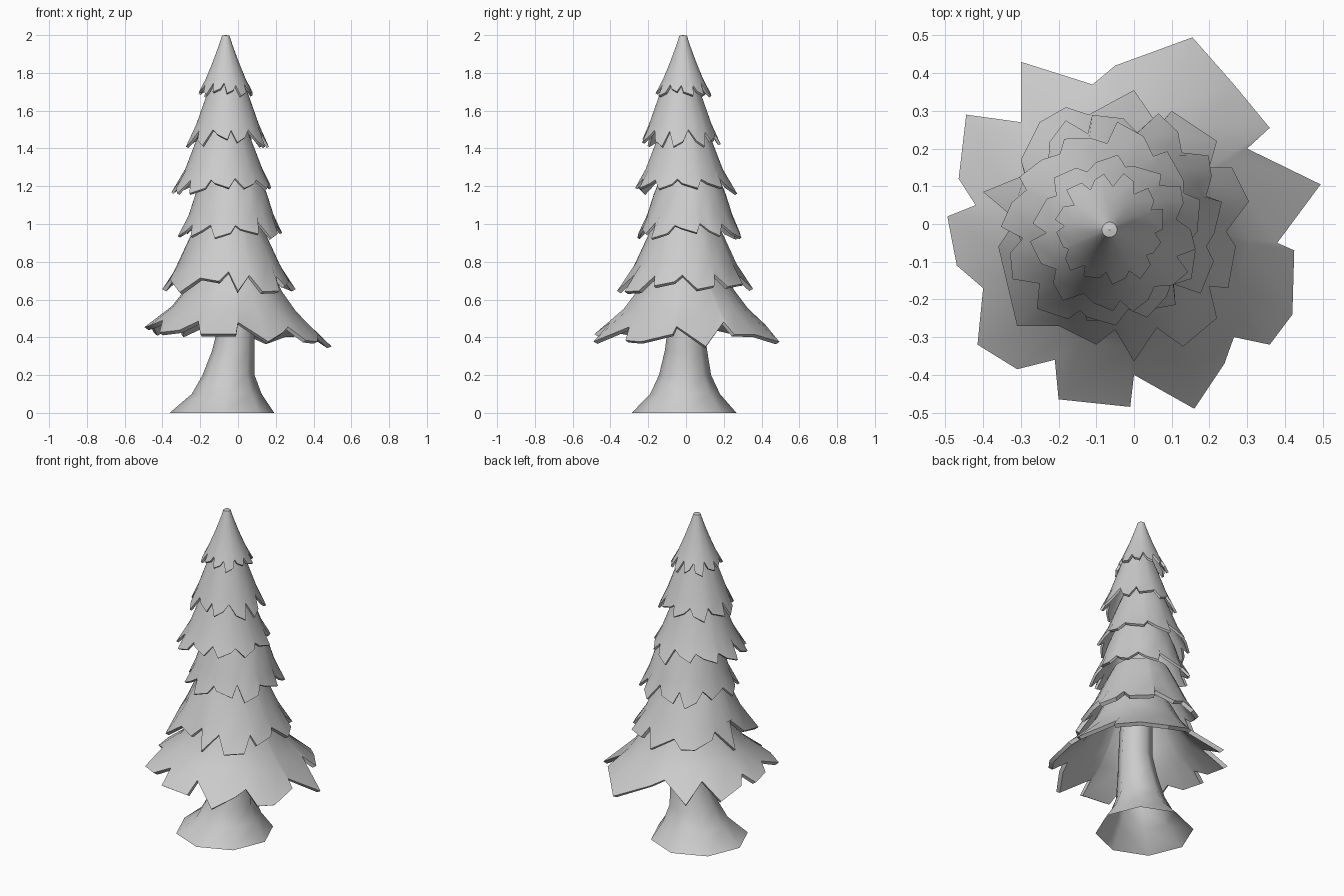
import bpy, bmesh, math, random

if "Cube" in bpy.data.objects:
    bpy.data.objects.remove(bpy.data.objects["Cube"])

random.seed(4)


def finish(name, rings, angle=55):
    """Skin equal-length rings of points into a smooth object."""
    bm = bmesh.new()
    loops = [[bm.verts.new(p) for p in r] for r in rings]
    n = len(loops[0])
    for a, b in zip(loops, loops[1:]):
        for i in range(n):
            j = (i + 1) % n
            bm.faces.new((a[i], a[j], b[j], b[i]))
    bmesh.ops.recalc_face_normals(bm, faces=bm.faces)
    me = bpy.data.meshes.new(name)
    bm.to_mesh(me)
    bm.free()
    ob = bpy.data.objects.new(name, me)
    bpy.context.collection.objects.link(ob)
    bpy.ops.object.select_all(action='DESELECT')
    ob.select_set(True)
    bpy.context.view_layer.objects.active = ob
    bpy.ops.object.shade_smooth_by_angle(angle=math.radians(angle))


def leafy_rim(count, notch, tip):
    """Random jagged outline as (angle, radius), running clockwise."""
    step, start = math.tau / count, random.random()
    rim = []
    for k in range(count):
        a = start - k * step
        long = tip * random.uniform(0.94, 1.04)
        rim.append((a, notch * random.uniform(0.96, 1.04)))
        first, second = (long, long * 0.93) if random.random() < 0.5 else (long * 0.93, long)
        rim.append((a - step * random.uniform(0.15, 0.35), first))
        rim.append((a - step * random.uniform(0.65, 0.85), second))
    return rim


def tier(name, centre, profile, notch, tip, rim, thick, tilt=0.0):
    """Foliage skirt: outer shell, jagged rim with thickness, inner shell."""
    cx, cy = centre
    slope = (notch[1] - tip[1]) / (tip[0] - notch[0])

    def pt(a, r, z):
        x = cx + r * math.cos(a)
        return (x, cy + r * math.sin(a), z - tilt * x * r)

    def ring(r, z):
        return [pt(a, r, z) for a, _ in rim]

    def edge(dr, dz):
        return [pt(a, r - dr, notch[1] - (r - notch[0]) * slope - dz) for a, r in rim]

    rings = [ring(r, z) for r, z in profile]
    rings += [edge(0, 0), edge(thick, thick * 0.6)]
    rings += [ring(max(r - thick, 0.005), z - thick) for r, z in reversed(profile)]
    finish(name, rings)


def polar(points, centre):
    return [(math.atan2(y - centre[1], x - centre[0]),
             math.hypot(x - centre[0], y - centre[1])) for x, y in points]


# Trunk: leaning, flared, eight-sided
trunk = []
for cx, cy, r, z in [(-0.085, -0.01, 0.277, 0), (-0.06, -0.005, 0.185, 0.1),
                     (-0.05, -0.005, 0.138, 0.2), (-0.025, 0, 0.112, 0.33),
                     (-0.01, 0, 0.097, 0.45), (-0.02, 0, 0.09, 0.75)]:
    trunk.append([(cx + r * math.cos(k * math.tau / 8),
                   cy + r * math.sin(k * math.tau / 8), z) for k in range(8)])
finish("trunk", trunk)

# Lowest tier: widest, outline follows the large leaves
c = (-0.02, 0)
outline = [(0.495, 0.105), (0.38, -0.05), (0.425, -0.07), (0.42, -0.24), (0.36, -0.32),
           (0.265, -0.3), (0.24, -0.37), (0.16, -0.49), (0, -0.4), (-0.01, -0.485),
           (-0.2, -0.465), (-0.21, -0.36), (-0.31, -0.385), (-0.415, -0.32),
           (-0.4, -0.17), (-0.47, -0.11), (-0.495, 0.02), (-0.42, 0.05),
           (-0.465, 0.12), (-0.445, 0.29), (-0.3, 0.27), (-0.3, 0.43),
           (-0.11, 0.37), (-0.05, 0.42), (0.155, 0.495), (0.265, 0.37),
           (0.36, 0.255), (0.3, 0.2)]
tier("foliage_tier_1", c, [(0.2, 0.76), (0.255, 0.65), (0.33, 0.55)],
     (0.38, 0.495), (0.5, 0.405), polar(outline, c), 0.022, tilt=0.13)

# Second tier
c = (-0.05, 0)
outline = [(-0.3, 0.17), (-0.25, 0.27), (-0.18, 0.31), (-0.12, 0.29), (0, 0.355),
           (0.065, 0.26), (0.1, 0.3), (0.22, 0.22), (0.2, 0.15), (0.26, 0.15),
           (0.305, 0.06), (0.245, -0.02), (0.27, -0.06), (0.25, -0.17),
           (0.2, -0.165), (0.22, -0.25), (0.13, -0.325), (0.06, -0.275),
           (0, -0.365), (-0.05, -0.28), (-0.1, -0.32), (-0.2, -0.27), (-0.31, -0.27),
           (-0.36, -0.06), (-0.3, 0), (-0.4, 0.085), (-0.29, 0.13)]
tier("foliage_tier_2", c, [(0.16, 1.02), (0.205, 0.93), (0.27, 0.79)],
     (0.295, 0.73), (0.36, 0.655), polar(outline, c), 0.02)

# Upper tiers: centre, profile, notch, tip, leaf count
upper = [((-0.035, 0.02), [(0.14, 1.28), (0.19, 1.16), (0.225, 1.05)], (0.235, 1.0), (0.285, 0.935), 11),
         ((-0.075, -0.01), [(0.11, 1.53), (0.155, 1.42), (0.205, 1.29)], (0.225, 1.24), (0.272, 1.175), 11),
         ((-0.055, -0.03), [(0.07, 1.79), (0.105, 1.7), (0.165, 1.53)], (0.178, 1.49), (0.213, 1.425), 11),
         ((-0.065, -0.015), [(0.001, 2.0), (0.02, 1.997), (0.035, 1.95), (0.068, 1.86), (0.105, 1.77)],
          (0.118, 1.74), (0.15, 1.685), 12)]
for i, (c, profile, notch, tip, count) in enumerate(upper):
    tier(f"foliage_tier_{i + 3}", c, profile, notch, tip,
         leafy_rim(count, notch[0], tip[0]), 0.012)
